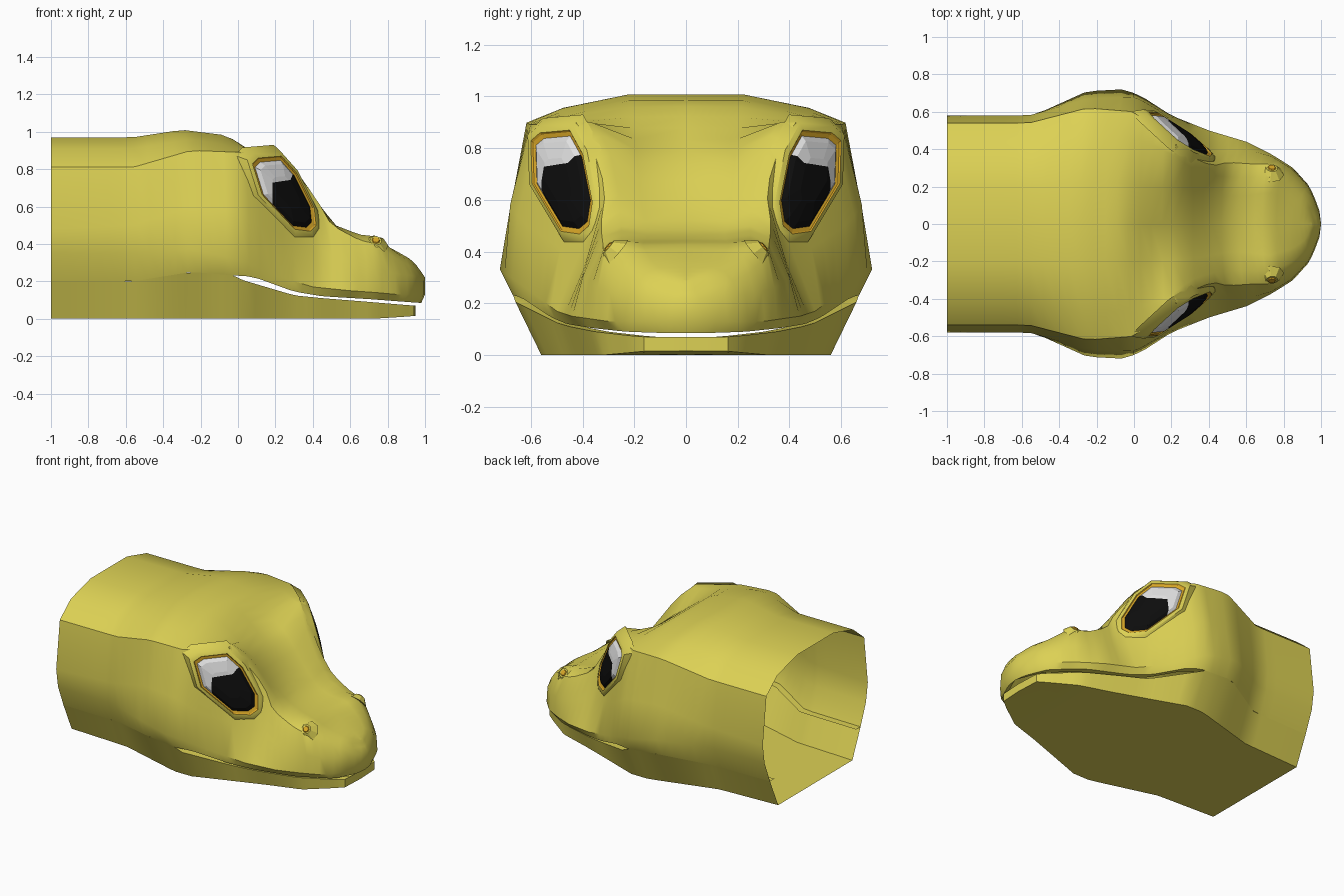
import bpy, bmesh, math
from mathutils import Vector

if "Cube" in bpy.data.objects:
    bpy.data.objects.remove(bpy.data.objects["Cube"], do_unlink=True)


def material(name, rgb):
    mat = bpy.data.materials.new(name)
    mat.use_nodes = True
    colour = (*rgb, 1)
    mat.diffuse_color = colour
    mat.node_tree.nodes["Principled BSDF"].inputs["Base Color"].default_value = colour
    return mat


skin = material("yellow_skin", (0.72, 0.64, 0.09))
amber = material("amber_rim", (0.68, 0.38, 0.02))
black = material("black_pupil", (0.004, 0.004, 0.004))
white = material("white_glint", (0.75, 0.75, 0.75))


def finish(name, bm, materials, smooth_angle=None):
    """Turn a left-half bmesh into a mirrored object."""
    mesh = bpy.data.meshes.new(name)
    bm.to_mesh(mesh)
    bm.free()
    for mat in materials:
        mesh.materials.append(mat)
    obj = bpy.data.objects.new(name, mesh)
    bpy.context.collection.objects.link(obj)
    if smooth_angle:
        bpy.ops.object.select_all(action="DESELECT")
        obj.select_set(True)
        bpy.context.view_layer.objects.active = obj
        bpy.ops.object.shade_smooth_by_angle(angle=math.radians(smooth_angle))
    mirror = obj.modifiers.new("Mirror", "MIRROR")
    mirror.use_axis = (False, True, False)
    return obj


def sample(rail, x):
    """Point on a rail at the given x."""
    for a, b in zip(rail, rail[1:]):
        if x <= b[0]:
            t = (x - a[0]) / (b[0] - a[0])
            return Vector(a).lerp(Vector(b), t)
    return Vector(rail[-1])


def bridge(bm, first, second, closed=False):
    count = len(first)
    for k in range(count if closed else count - 1):
        n = (k + 1) % count
        bm.faces.new((first[k], second[k], second[n], first[n]))


def loft(name, rails, steps=38):
    """Skin neighbouring rails, with stations crowded towards the snout."""
    bm = bmesh.new()
    columns = []
    for rail in rails:
        start, end = rail[0][0], rail[-1][0]
        column = []
        for k in range(steps + 1):
            s = 1 - (1 - k / steps) ** 1.5
            column.append(bm.verts.new(sample(rail, start + s * (end - start))))
        columns.append(column)
    for upper, lower in zip(columns, columns[1:]):
        for k in range(steps):
            bm.faces.new((upper[k], upper[k + 1], lower[k + 1], lower[k]))
    bmesh.ops.remove_doubles(bm, verts=bm.verts, dist=0.0005)
    return finish(name, bm, [skin], 35)


def inset_rail(rail, amount):
    return [(x, max(0, y - amount), z) for x, y, z in rail]


# Guide rails running from the neck opening to the snout
spine = [(-1, 0, .97), (-.56, 0, .97), (-.3, 0, 1.01), (-.06, 0, .98), (.05, 0, .91),
         (.25, 0, .75), (.4, 0, .58), (.5, 0, .49), (.6, 0, .45), (.72, 0, .43),
         (.85, 0, .36), (.95, 0, .29)]
crown = [(-1, .2, .97), (-.56, .2, .97), (-.3, .22, 1.01), (-.06, .22, .98), (.05, .2, .91),
         (.25, .19, .76), (.4, .17, .58), (.5, .15, .49), (.6, .15, .45), (.72, .17, .43),
         (.85, .13, .36), (.92, .08, .32), (.955, 0, .285)]
inner_brow = [(-1, .42, .91), (-.56, .42, .91), (-.25, .48, .96), (0, .46, .92), (.1, .42, .9),
              (.23, .36, .9), (.3, .3, .81), (.42, .26, .63), (.52, .25, .5), (.65, .25, .45),
              (.74, .25, .44), (.85, .2, .35), (.93, .12, .3), (.965, 0, .27)]
outer_brow = [(-1, .54, .81), (-.56, .54, .81), (-.25, .62, .9), (0, .6, .89), (.1, .53, .89),
              (.23, .42, .9), (.3, .36, .8), (.42, .31, .64), (.5, .33, .5), (.65, .32, .42),
              (.74, .32, .4), (.85, .25, .32), (.94, .15, .27), (.98, 0, .25)]
under_eye = [(-1, .58, .48), (-.56, .58, .5), (-.25, .67, .6), (0, .68, .58), (.1, .63, .51),
             (.3, .48, .41), (.45, .39, .36), (.6, .4, .3), (.74, .36, .27), (.85, .29, .24),
             (.94, .19, .23), (.99, .06, .22), (1, 0, .22)]
cheek = [(-1, .56, .35), (-.56, .57, .35), (-.25, .71, .37), (-.06, .72, .33), (.03, .69, .31),
         (.2, .58, .23), (.4, .5, .17), (.6, .44, .15), (.74, .37, .14), (.85, .3, .13),
         (.94, .2, .13), (.99, .08, .13), (1, 0, .13)]
neck_seam = [(-1, .5, .2), (-.56, .51, .2), (-.25, .66, .25), (0, .67, .23)]
upper_lip = neck_seam + [(.08, .64, .225), (.3, .52, .145), (.45, .46, .12), (.7, .37, .105),
                         (.9, .23, .09), (.97, .08, .085), (.98, 0, .085)]
lower_lip = neck_seam + [(.03, .66, .205), (.3, .5, .125), (.45, .45, .11), (.7, .35, .09),
                         (.88, .22, .075), (.945, .16, .07), (.95, 0, .07)]
jaw_edge = [(-1, .41, 0), (-.56, .43, 0), (-.1, .56, 0), (.03, .56, 0), (.25, .48, 0),
            (.5, .39, 0), (.72, .32, 0), (.88, .21, .01), (.945, .16, .015), (.95, 0, .015)]
jaw_middle = [(-1, 0, 0), (.7, 0, 0), (.95, 0, .015)]

# Head and lower jaw, each with a lip turned inwards
loft("upper_head", [spine, crown, inner_brow, outer_brow, under_eye, cheek, upper_lip,
                    inset_rail(upper_lip, .05)])
loft("lower_jaw", [inset_rail(lower_lip, .05), lower_lip, jaw_edge, jaw_middle])

# Eyes lie on a slanted plane on the side of the head
eye_outline = [(.07, .82), (.1, .85), (.22, .86), (.3, .77), (.39, .59),
               (.4, .5), (.37, .47), (.29, .48), (.12, .66)]
eye_normal = Vector((.9, 1, .25)).normalized()
eye_mid = (.235, .67)


def eye_ring(bm, scale, lift):
    ring = []
    for px, pz in eye_outline:
        x = eye_mid[0] + (px - eye_mid[0]) * scale
        z = eye_mid[1] + (pz - eye_mid[1]) * scale
        point = Vector((x, .85 - .9 * x - .25 * z, z))
        ring.append(bm.verts.new(point + eye_normal * lift))
    return ring


def eye_part(name, layers, materials, capped, smooth_angle=None, rule=None):
    bm = bmesh.new()
    rings = [eye_ring(bm, scale, lift) for scale, lift in layers]
    for outer, inner in zip(rings, rings[1:]):
        bridge(bm, outer, inner, closed=True)
    if capped:
        bm.faces.new(rings[-1])
    for f in bm.faces:
        f.normal_update()
        if f.normal.dot(eye_normal) < 0:
            f.normal_flip()
    if rule:
        rule(bm)
    return finish(name, bm, materials, smooth_angle)


def paint_glint(bm):
    # Cut the lens along the glint borders, then colour the upper rear part
    for spot, direction in (((0, 0, .7), (-.15, 0, 1)), ((.185, 0, 0), (1, 0, 0)),
                            ((.28, 0, .74), (1, 0, -.4))):
        bmesh.ops.bisect_plane(bm, geom=bm.verts[:] + bm.edges[:] + bm.faces[:],
                               plane_co=spot, plane_no=direction)
    for f in bm.faces:
        c = f.calc_center_median()
        above = c.z - .15 * c.x > .7
        rear = c.x < .185 and c.z > .6
        front = c.x - .28 > .4 * (c.z - .74)
        f.material_index = 1 if (above or rear) and not front else 0


eye_part("eyelid", [(1.4, -.035), (1.18, .014), (1.03, .02)], [skin], False, 40)
eye_part("eye_rim", [(1.03, .02), (1, .014), (.9, .01)], [amber], True)
eye_part("eye_lens", [(.94, .008), (.8, .026), (.45, .036)], [black, white], True, None, paint_glint)

# Nostrils: a low skin mound with an amber hole
nostril_axis = Vector((.1, .75, .65)).normalized()
nostril_spot = Vector((.735, .285, .405))
for name, mat, base, tip, depth, lift in (("nostril_mound", skin, .07, .032, .04, 0),
                                          ("nostril_hole", amber, .024, .018, .008, .022)):
    bm = bmesh.new()
    bmesh.ops.create_cone(bm, cap_ends=True, segments=8, radius1=base, radius2=tip, depth=depth)
    turn = nostril_axis.to_track_quat("Z", "Y").to_matrix()
    bmesh.ops.rotate(bm, verts=bm.verts, matrix=turn)
    bmesh.ops.translate(bm, verts=bm.verts, vec=nostril_spot + nostril_axis * lift)
    finish(name, bm, [mat])
